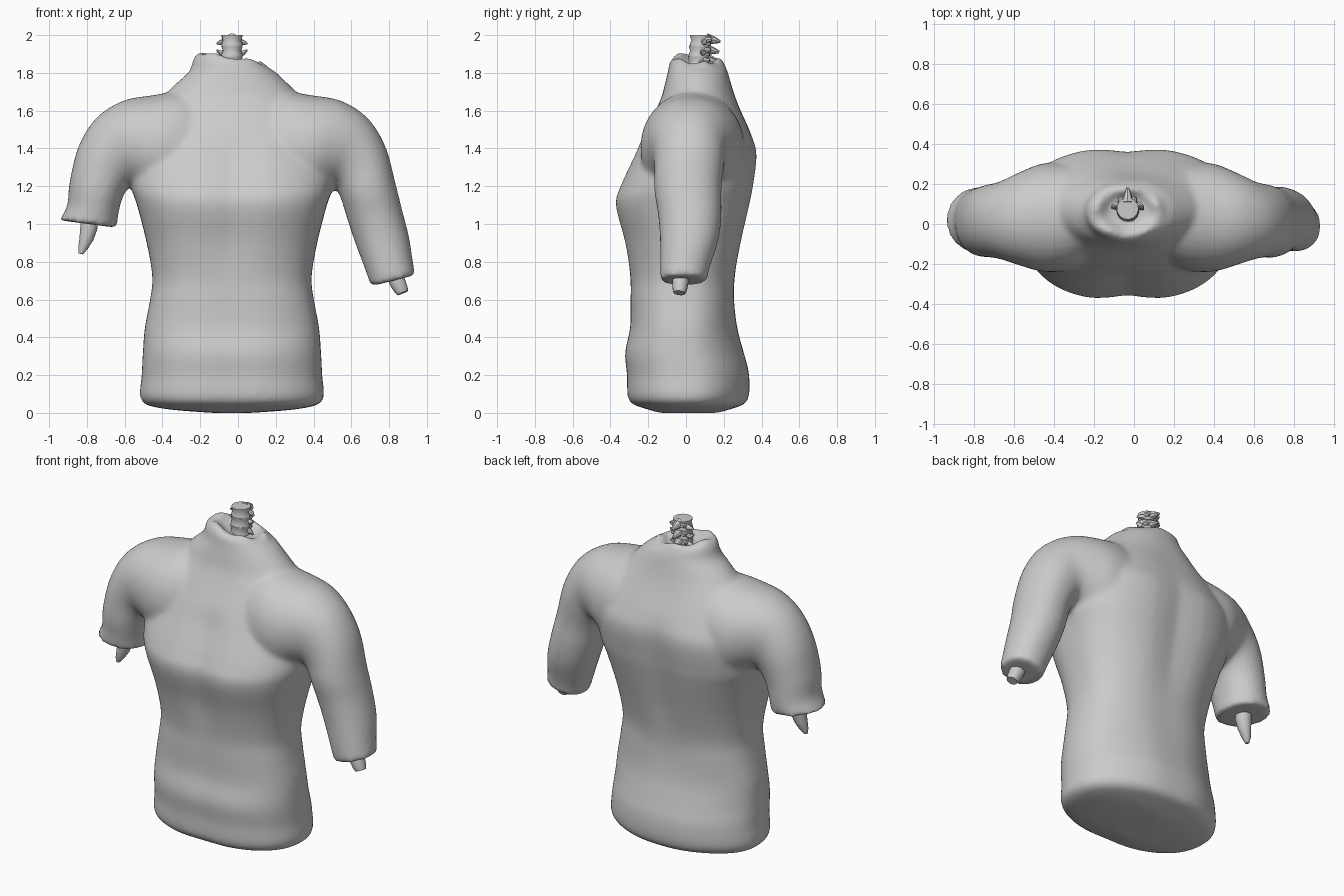
import bpy, bmesh
from math import cos, sin, pi, exp, copysign
from mathutils import Vector

CX = -0.032   # body centre line


def curve_pow(v, n):
    return copysign(abs(v) ** (2 / n), v)


def catmull(rings, steps=5):
    """Insert smooth in-between rings."""
    out = []
    last = len(rings) - 1
    for k in range(last):
        quad = [rings[max(k - 1, 0)], rings[k], rings[k + 1], rings[min(k + 2, last)]]
        for s in range(steps):
            t = s / steps
            ring = []
            for p in zip(*quad):
                a, b, c, d = (Vector(q) for q in p)
                ring.append(b + 0.5 * t * (c - a + t * (2 * a - 5 * b + 4 * c - d
                                                        + t * (3 * (b - c) + d - a))))
            out.append(ring)
    return out + [rings[-1]]


def loft(bm, rings):
    """Skin a list of equal-length point rings and cap both ends."""
    vr = [[bm.verts.new(p) for p in r] for r in rings]
    n = len(vr[0])
    for a, b in zip(vr, vr[1:]):
        for i in range(n):
            j = (i + 1) % n
            bm.faces.new((a[i], a[j], b[j], b[i]))
    bm.faces.new(vr[0][::-1])
    bm.faces.new(vr[-1])


def finish(bm, name):
    bmesh.ops.recalc_face_normals(bm, faces=bm.faces)
    me = bpy.data.meshes.new(name)
    bm.to_mesh(me)
    bm.free()
    ob = bpy.data.objects.new(name, me)
    bpy.context.collection.objects.link(ob)
    return ob


def shade(ob, angle=0.7):
    bpy.ops.object.select_all(action='DESELECT')
    ob.select_set(True)
    bpy.context.view_layer.objects.active = ob
    bpy.ops.object.shade_smooth_by_angle(angle=angle)


def tube(bm, pts, n=10):
    """Round tube through (x, y, z, radius) stations."""
    ps = [Vector(p[:3]) for p in pts]
    axis = (ps[-1] - ps[0]).normalized()
    u = axis.orthogonal().normalized()
    v = axis.cross(u)
    loft(bm, [[p + (u * cos(2 * pi * i / n) + v * sin(2 * pi * i / n)) * s[3]
               for i in range(n)] for p, s in zip(ps, pts)])


# Trunk sections: z, half width, front y, back y, squareness
TRUNK = [
    (0.000, 0.10, -0.14, 0.17, 2), (0.022, 0.36, -0.22, 0.25, 2.2),
    (0.065, 0.480, -0.31, 0.335, 2.3), (0.20, 0.478, -0.32, 0.344, 2.35),
    (0.32, 0.472, -0.33, 0.315, 2.35), (0.45, 0.462, -0.303, 0.28, 2.4),
    (0.60, 0.434, -0.30, 0.262, 2.45), (0.72, 0.422, -0.302, 0.266, 2.45),
    (0.90, 0.452, -0.334, 0.304, 2.45), (1.10, 0.503, -0.384, 0.347, 2.5),
    (1.20, 0.535, -0.358, 0.366, 2.5), (1.37, 0.55, -0.28, 0.386, 2.3),
    (1.48, 0.52, -0.228, 0.35, 2.2), (1.60, 0.44, -0.168, 0.296, 2.1),
    (1.68, 0.36, -0.133, 0.264, 2), (1.75, 0.29, -0.115, 0.242, 2),
    (1.81, 0.225, -0.10, 0.224, 2), (1.86, 0.20, -0.088, 0.207, 2),
    (1.888, 0.155, -0.055, 0.175, 2), (1.85, 0.10, -0.01, 0.14, 2),
]


def trunk_ring(k, n=48):
    z, hw, yf, yb, sq = TRUNK[k]
    yc, hy = (yf + yb) / 2, (yb - yf) / 2
    groove = 0.075 if 0.8 < z < 1.4 else 0.03
    out = []
    for i in range(n):
        a = 2 * pi * i / n
        # the back corners are rounder than the front ones at the waist
        q = sq - max(0, sin(a)) ** 0.5 * (0.45 if z < 0.55 else 0.2 if z < 1 else 0)
        x = hw * curve_pow(cos(a), q)
        y = yc + hy * curve_pow(sin(a), q) * (1 - groove * exp(-(x / 0.11) ** 2))
        # torn neck rim: higher at front left, lower at the right
        dz = -0.16 * x - 0.05 * (y - yc) - 0.006 if k >= 17 else 0
        if k == 18:
            dz += 0.010 * sin(5 * a)
        out.append((CX + x, y, z + dz))
    return out


# Arm sections: outer (u, z), inner (u, z), front y, back y
UPPER = [
    (0.12, 1.66, 0.12, 1.10, -0.16, 0.24), (0.27, 1.70, 0.27, 1.08, -0.228, 0.30),
    (0.42, 1.682, 0.42, 1.13, -0.24, 0.305),
    (0.58, 1.652, 0.50, 1.18, -0.208, 0.26), (0.720, 1.56, 0.53, 1.2, -0.178, 0.215),
    (0.813, 1.41, 0.55, 1.19, -0.168, 0.20),
]
ARMS = {
    1: [(0.865, 1.22, 0.578, 1.13, -0.168, 0.188), (0.90, 1.08, 0.612, 1.02, -0.148, 0.188),
        (0.938, 0.93, 0.652, 0.90, -0.138, 0.172), (0.96, 0.79, 0.71, 0.745, -0.138, 0.125),
        (0.972, 0.73, 0.735, 0.67, -0.136, 0.112)],
    -1: [(0.86, 1.22, 0.578, 1.14, -0.165, 0.188), (0.872, 1.10, 0.60, 1.06, -0.15, 0.185),
         (0.914, 1.02, 0.608, 0.98, -0.14, 0.18)],
}


def arm_ring(s, side, n=32):
    uo, zo, ui, zi, yf, yb = s
    out = []
    for i in range(n):
        a = 2 * pi * i / n
        t = (1 + curve_pow(cos(a), 2.1)) / 2
        y = (yf + yb) / 2 + (yb - yf) / 2 * curve_pow(sin(a), 2.1)
        out.append((CX + side * (ui + (uo - ui) * t), y, zi + (zo - zi) * t))
    return out


# Torso skin: trunk and both arms fused, then softened
bm = bmesh.new()
loft(bm, catmull([trunk_ring(k) for k in range(len(TRUNK))]))
for side, lower in ARMS.items():
    loft(bm, catmull([arm_ring(s, side) for s in UPPER + lower]))
torso = finish(bm, "torso")
rm = torso.modifiers.new("fuse", 'REMESH')
rm.mode = 'VOXEL'
rm.voxel_size = 0.014
rm.use_smooth_shade = True
sm = torso.modifiers.new("soften", 'SMOOTH')
sm.factor = 0.5
sm.iterations = 14

# Neck vertebrae: waisted body, rear spine, two side processes
for k, z in enumerate((1.835, 1.89, 1.945)):
    bm = bmesh.new()
    y = 0.065 + 0.006 * k
    tube(bm, [(CX, y, z, 0.057), (CX, y, z + 0.010, 0.056), (CX, y, z + 0.028, 0.049),
              (CX, y, z + 0.045, 0.055), (CX, y, z + 0.055, 0.055)], 14)
    tube(bm, [(CX, y + 0.03, z + 0.036, 0.03), (CX, y + 0.07, z + 0.028, 0.02),
              (CX, y + 0.105, z + 0.02, 0.007)], 8)
    for s in (-1, 1):
        tube(bm, [(CX + s * 0.03, y + 0.015, z + 0.018, 0.022),
                  (CX + s * 0.06, y + 0.02, z + 0.016, 0.014),
                  (CX + s * 0.082, y + 0.01, z + 0.010 + 0.02 * (k % 2), 0.005)], 8)
        tube(bm, [(CX + s * 0.03, y + 0.03, z + 0.03, 0.02),
                  (CX + s * 0.035, y + 0.06, z + 0.033, 0.010)], 8)
    shade(finish(bm, f"neck_vertebra_{k + 1}"))

# Broken upper arm bones
bm = bmesh.new()
tube(bm, [(-0.785, 0.02, 1.06, 0.05), (-0.79, 0.02, 0.98, 0.047), (-0.803, 0.015, 0.92, 0.038),
          (-0.822, 0.01, 0.87, 0.025), (-0.832, 0.005, 0.842, 0.012)], 12)
shade(finish(bm, "left_arm_bone"))
bm = bmesh.new()
tube(bm, [(0.82, -0.02, 0.76, 0.048), (0.845, -0.03, 0.69, 0.044), (0.862, -0.033, 0.655, 0.039),
          (0.872, -0.035, 0.635, 0.032)], 12)
shade(finish(bm, "right_arm_bone"))
